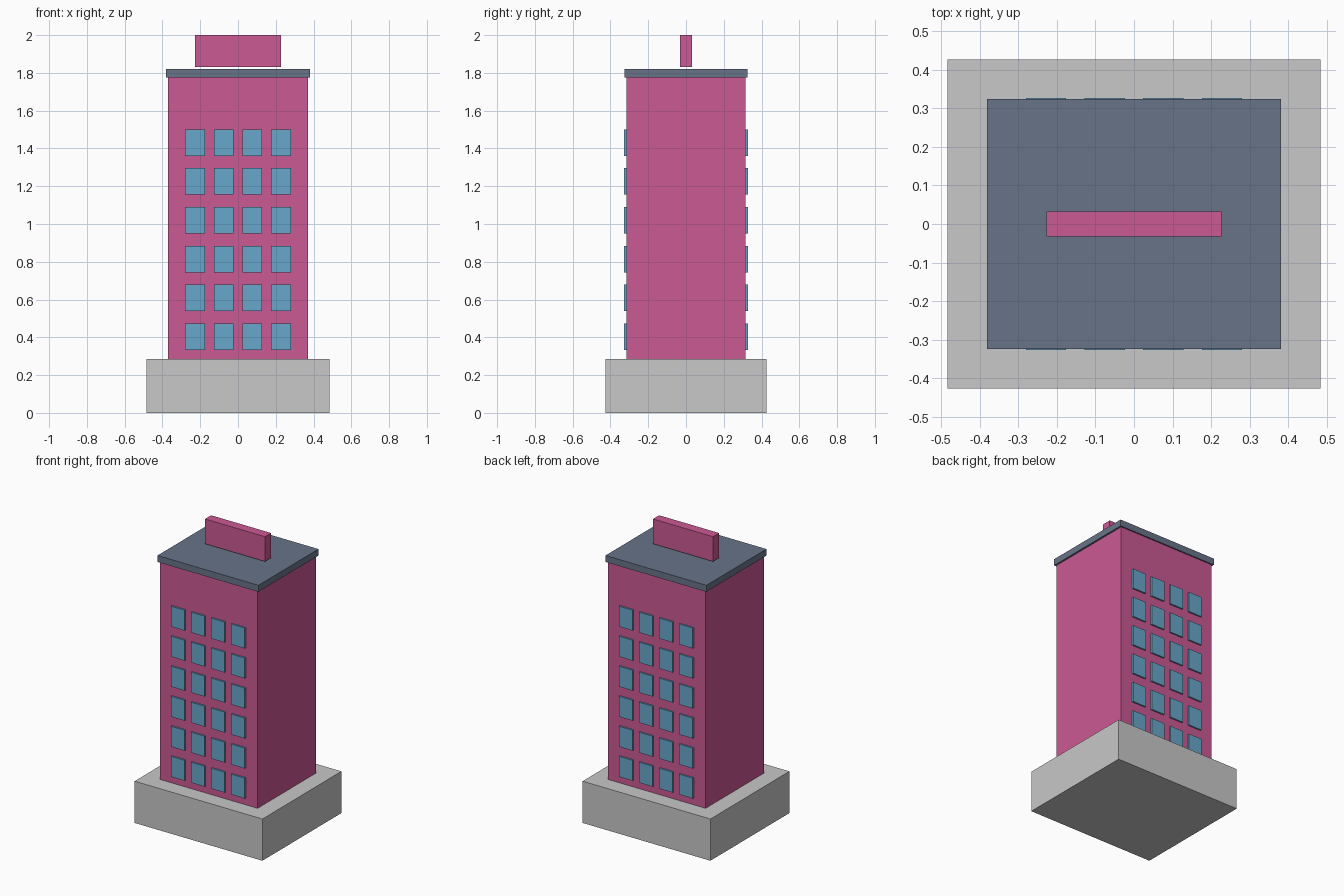
import bpy
import bmesh
from mathutils import Matrix, Vector

cube = bpy.data.objects.get("Cube")
if cube:
    bpy.data.objects.remove(cube, do_unlink=True)


def material(name, r, g, b):
    mat = bpy.data.materials.new(name)
    mat.use_nodes = True
    mat.diffuse_color = (r, g, b, 1)
    mat.node_tree.nodes["Principled BSDF"].inputs["Base Color"].default_value = (r, g, b, 1)
    return mat


def add_box(bm, center, size):
    scale = Matrix.Diagonal(Vector((*size, 1)))
    bmesh.ops.create_cube(bm, size=1, matrix=Matrix.Translation(center) @ scale)


def make_object(name, boxes, mat):
    """Build one object from a list of (center, size) boxes."""
    bm = bmesh.new()
    for center, size in boxes:
        add_box(bm, center, size)
    mesh = bpy.data.meshes.new(name)
    bm.to_mesh(mesh)
    bm.free()
    mesh.materials.append(mat)
    obj = bpy.data.objects.new(name, mesh)
    bpy.context.collection.objects.link(obj)
    return obj


def slab(name, width, depth, bottom, top, mat):
    center = (0, 0, (bottom + top) / 2)
    return make_object(name, [(center, (width, depth, top - bottom))], mat)


concrete = material("concrete grey", 0.58, 0.58, 0.58)
pink = material("wall pink", 0.60, 0.10, 0.295)
slate = material("roof slate", 0.14, 0.172, 0.248)
glass = material("window blue", 0.14, 0.385, 0.59)

# Main masses, from the ground up
slab("base", 0.968, 0.854, 0, 0.286, concrete)
slab("tower", 0.74, 0.632, 0.286, 1.775, pink)
slab("roof", 0.764, 0.65, 1.775, 1.82, slate)

# Sign board hovering just above the roof
slab("roof_sign", 0.454, 0.066, 1.83, 2.0, pink)

# Window grids on the front and back walls
for name, side in (("front_windows", -1), ("back_windows", 1)):
    boxes = []
    for row in range(6):
        for col in range(4):
            center = ((col - 1.5) * 0.152, side * 0.317, 0.403 + row * 0.2056)
            boxes.append((center, (0.104, 0.02, 0.14)))
    make_object(name, boxes, glass)
